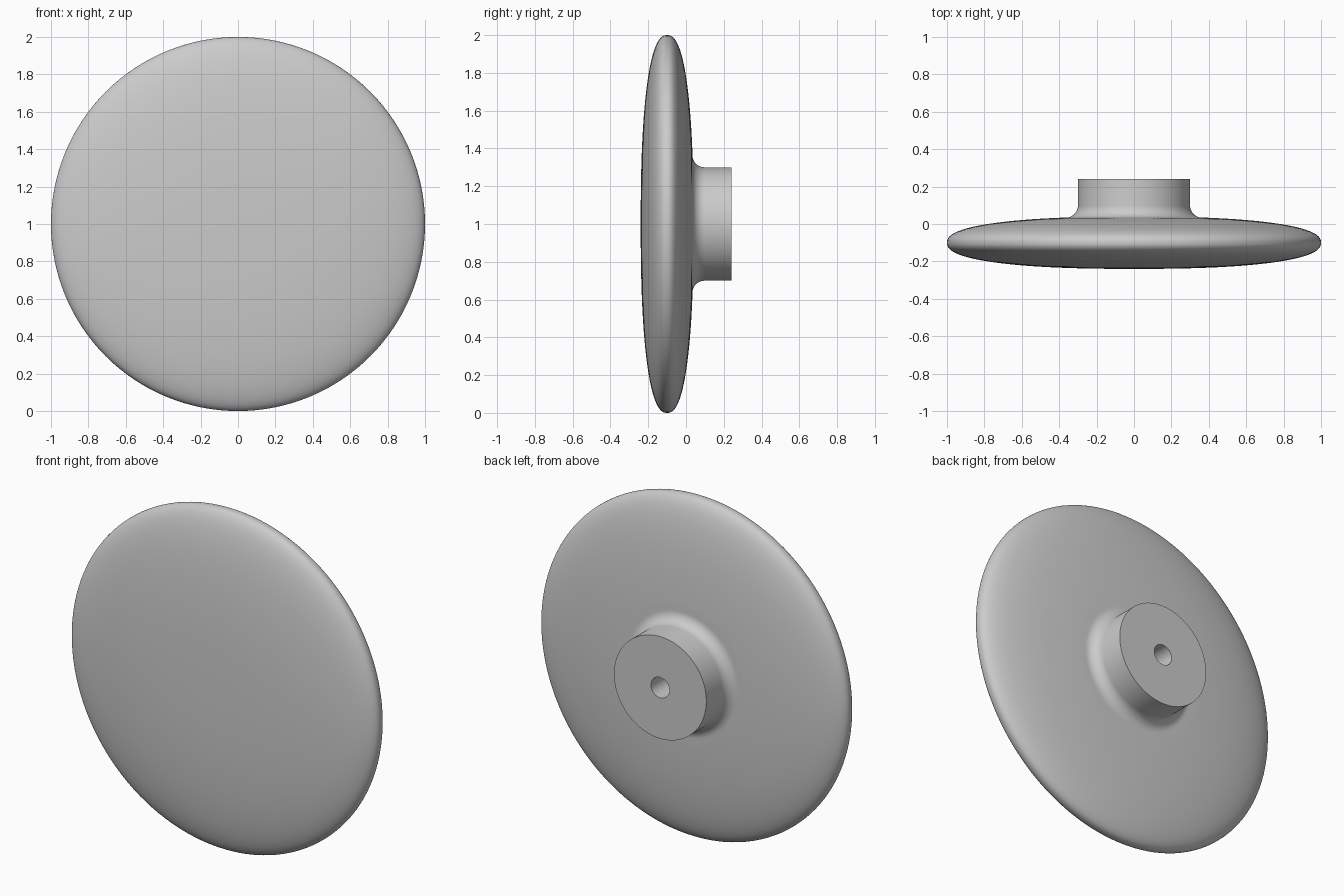
import bpy, bmesh
from math import sin, cos, pi, radians
from mathutils import Vector, Matrix

cube = bpy.data.objects.get("Cube")
if cube:
    bpy.data.objects.remove(cube, do_unlink=True)

SEGMENTS = 128
RIM_Y, HALF_THICK, POWER = -0.10, 0.14, 2.4
HUB_R, HUB_END, FILLET = 0.30, 0.24, 0.065
HOLE_R, HOLE_DEPTH = 0.06, 0.22

gray = bpy.data.materials.new("plain_gray")
gray.use_nodes = True
color = (0.6, 0.6, 0.6, 1)
gray.diffuse_color = color
gray.node_tree.nodes["Principled BSDF"].inputs["Base Color"].default_value = color


def disc_point(a):
    """Point (radius, y) on the softened oval section of the disc."""
    c, s = cos(a), sin(a)
    r = abs(c) ** (2 / POWER)
    y = abs(s) ** (2 / POWER) * (1 if s > 0 else -1)
    return r, RIM_Y + HALF_THICK * y


# Disc section from the front centre round the rim to the fillet
profile = [(0, RIM_Y - HALF_THICK)]
profile += [disc_point(-pi / 2 + pi * i / 96) for i in range(1, 96)]
profile = [p for p in profile if p[1] < RIM_Y or p[0] > HUB_R + FILLET + 0.005]

# Fillet into the hub
base_y = profile[-1][1]
for i in range(11):
    a = pi / 2 * i / 10
    profile.append((HUB_R + FILLET * (1 - sin(a)), base_y + FILLET * (1 - cos(a))))

# Hub wall, end face and blind screw hole
bottom = HUB_END - HOLE_DEPTH
profile += [(HUB_R, HUB_END), (HOLE_R, HUB_END), (HOLE_R, bottom), (0, bottom)]

# Revolve the section about the y axis
bm = bmesh.new()
verts = [bm.verts.new((r, y, 0)) for r, y in profile]
edges = [bm.edges.new(pair) for pair in zip(verts, verts[1:])]
bmesh.ops.spin(bm, geom=verts + edges, cent=(0, 0, 0), axis=(0, 1, 0),
               angle=2 * pi, steps=SEGMENTS, use_duplicate=False)
bmesh.ops.remove_doubles(bm, verts=bm.verts, dist=0.0001)
bmesh.ops.recalc_face_normals(bm, faces=bm.faces)
bmesh.ops.transform(bm, matrix=Matrix.Translation(Vector((0, 0, 1))), verts=bm.verts)

mesh = bpy.data.meshes.new("knob")
bm.to_mesh(mesh)
bm.free()
mesh.materials.append(gray)
knob = bpy.data.objects.new("knob", mesh)
bpy.context.collection.objects.link(knob)
bpy.context.view_layer.objects.active = knob
knob.select_set(True)
bpy.ops.object.shade_smooth_by_angle(angle=radians(35))
